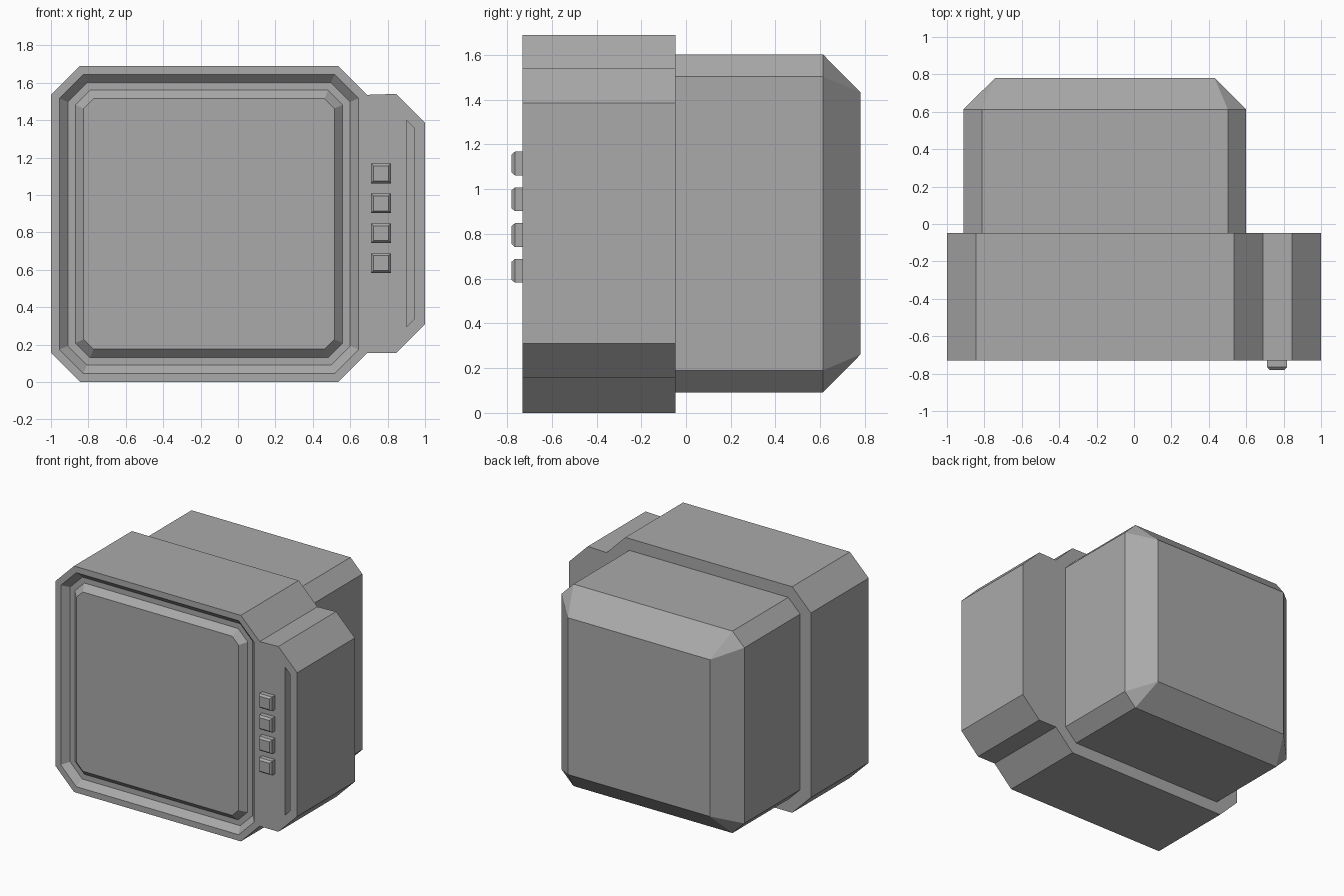
import bpy, bmesh

cube = bpy.data.objects.get("Cube")
if cube:
    bpy.data.objects.remove(cube, do_unlink=True)

grey = bpy.data.materials.new("plain grey")
grey.use_nodes = True
GREY = (0.4, 0.4, 0.4, 1)
grey.diffuse_color = GREY
grey.node_tree.nodes["Principled BSDF"].inputs["Base Color"].default_value = GREY

FRONT, MID, BACK = -0.73, -0.047, 0.78
STEP = 0.045          # width and depth of the screen bevels


def octagon(x0, x1, z0, z1, cut, inset=0):
    """Rectangle with cut corners, inset evenly on every side."""
    c = max(cut - 0.586 * inset, 0)
    x0, x1, z0, z1 = x0 + inset, x1 - inset, z0 + inset, z1 - inset
    return [(x0, z0 + c), (x0 + c, z0), (x1 - c, z0), (x1, z0 + c),
            (x1, z1 - c), (x1 - c, z1), (x0 + c, z1), (x0, z1 - c)]


def loft(name, sections):
    """Join (outline, y) sections into a closed solid."""
    bm = bmesh.new()
    rings = [[bm.verts.new((x, y, z)) for x, z in pts] for pts, y in sections]
    for a, b in zip(rings, rings[1:]):
        for i in range(len(a)):
            j = (i + 1) % len(a)
            bm.faces.new((a[i], a[j], b[j], b[i]))
    bm.faces.new(rings[0])
    bm.faces.new(rings[-1])
    bmesh.ops.remove_doubles(bm, verts=bm.verts, dist=0.002)
    bmesh.ops.recalc_face_normals(bm, faces=bm.faces)
    mesh = bpy.data.meshes.new(name)
    bm.to_mesh(mesh)
    bm.free()
    mesh.materials.append(grey)
    obj = bpy.data.objects.new(name, mesh)
    bpy.context.collection.objects.link(obj)
    return obj


def carve(target, cutter):
    """Subtract the cutter, bake the result and remove the cutter."""
    mod = target.modifiers.new("carve", 'BOOLEAN')
    mod.operation, mod.solver, mod.object = 'DIFFERENCE', 'EXACT', cutter
    cutter.hide_render = True
    bpy.context.view_layer.update()
    deps = bpy.context.evaluated_depsgraph_get()
    baked = bpy.data.meshes.new_from_object(target.evaluated_get(deps))
    target.modifiers.clear()
    target.data = baked
    bpy.data.objects.remove(cutter, do_unlink=True)


def bezel(inset):
    return octagon(-1, 0.69, 0, 1.69, 0.155, inset)


# Front housing: screen surround and control panel in one outline
outline = bezel(0)
outline[4:4] = [(0.845, 0.155), (1, 0.31), (1, 1.385), (0.845, 1.54)]
housing = loft("front_housing", [(outline, FRONT), (outline, MID)])

# Sloped recess around the screen
carve(housing, loft("recess_cutter", [(bezel(0), FRONT - STEP),
                                      (bezel(2 * STEP), FRONT + STEP)]))

# Narrow slot down the control panel
slot = [(0.9, 0.295), (0.94, 0.335), (0.94, 1.36), (0.9, 1.4)]
carve(housing, loft("slot_cutter", [(slot, FRONT - 0.05), (slot, FRONT + 0.06)]))

# Raised screen with bevelled rim
loft("screen", [(bezel(0.13), FRONT + STEP + 0.01),
                (bezel(0.13), FRONT + STEP),
                (bezel(0.175), FRONT)])


# Rear casing, tapering to a plain rectangle
def casing(inset):
    return octagon(-0.912, 0.6, 0.092, 1.602, 0.0985, inset)


loft("rear_casing", [(casing(0), MID - 0.01), (casing(0), 0.613),
                     (casing(0.169), BACK)])

# Four push buttons
for n in range(4):
    z = 0.635 + n * 0.16

    def square(r):
        return [(0.765 - r, z - r), (0.765 + r, z - r),
                (0.765 + r, z + r), (0.765 - r, z + r)]

    loft(f"button_{n + 1}", [(square(0.053), FRONT + 0.01),
                             (square(0.053), FRONT - 0.035),
                             (square(0.04), FRONT - 0.05)])
